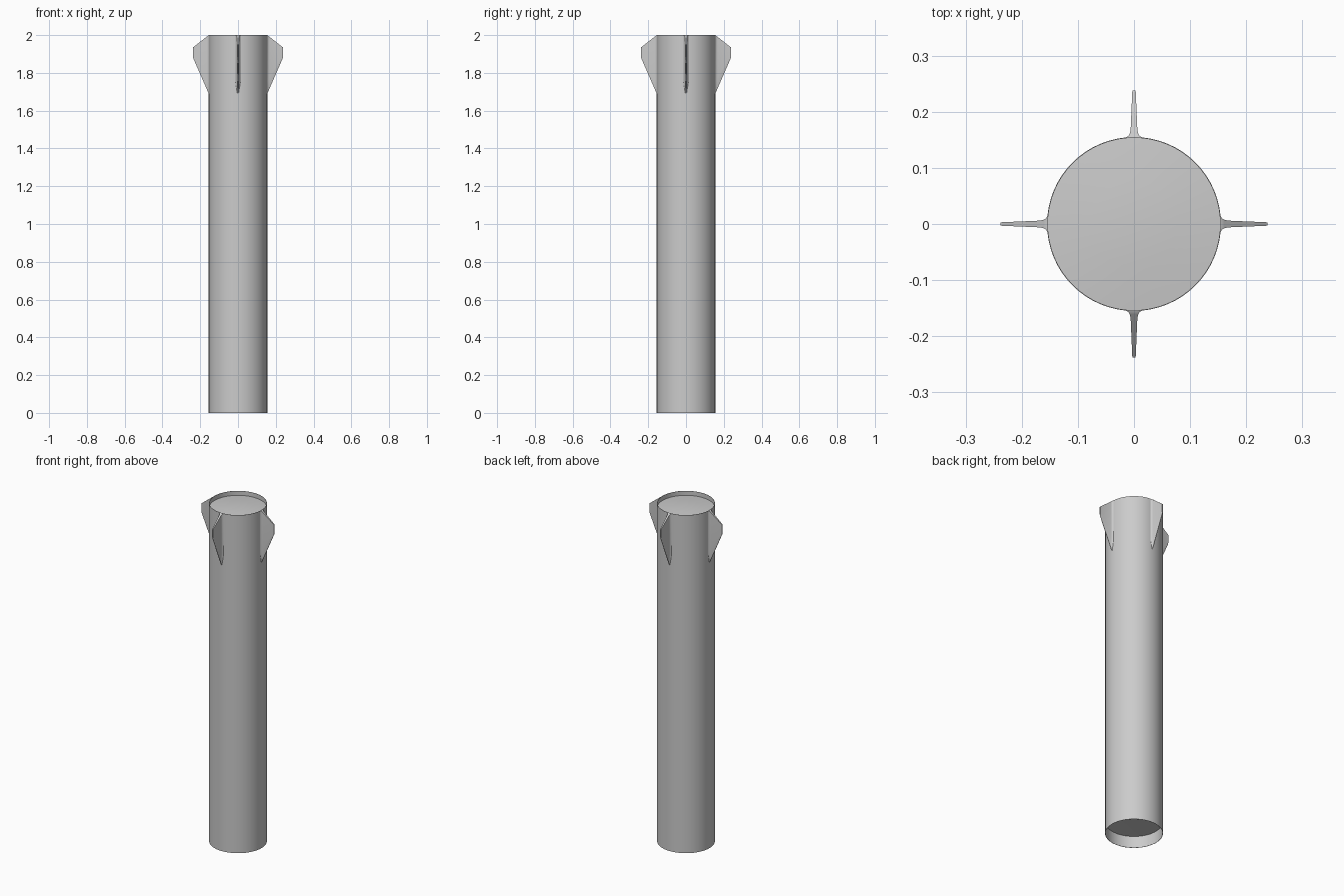
import bpy, bmesh, math

if "Cube" in bpy.data.objects:
    bpy.data.objects.remove(bpy.data.objects["Cube"])

R = 0.155
SEG = 64


def make_object(name, bm, angle=35):
    bmesh.ops.recalc_face_normals(bm, faces=bm.faces)
    mesh = bpy.data.meshes.new(name)
    bm.to_mesh(mesh)
    bm.free()
    obj = bpy.data.objects.new(name, mesh)
    bpy.context.collection.objects.link(obj)
    bpy.ops.object.select_all(action='DESELECT')
    obj.select_set(True)
    bpy.context.view_layer.objects.active = obj
    bpy.ops.object.shade_smooth_by_angle(angle=math.radians(angle))
    return obj


# body tube: thin rims around recessed end caps, the upper one slightly domed
def body():
    inner = R - 0.0015
    profile = [(0, 0.075), (inner, 0.07), (inner, 0), (R, 0), (R, 2.0),
               (inner, 2.0), (inner, 1.974), (inner * 0.5, 1.981), (0, 1.984)]
    bm = bmesh.new()
    verts = [bm.verts.new((r, 0, z)) for r, z in profile]
    edges = [bm.edges.new(pair) for pair in zip(verts, verts[1:])]
    bmesh.ops.spin(bm, geom=verts + edges, cent=(0, 0, 0), axis=(0, 0, 1),
                   angle=math.tau, steps=SEG, use_merge=True)
    bmesh.ops.remove_doubles(bm, verts=bm.verts, dist=1e-5)
    return make_object("body_tube", bm)


# fin: tapered sections from the flared root fillet out to the tip
def fin(name, turn):
    stations = [(0.1535, 0.016), (0.157, 0.010), (0.161, 0.0075),
                (0.168, 0.006), (0.238, 0.003)]
    bm = bmesh.new()
    rings = []
    for r, half in stations:
        t = max(0, (r - R) / (0.238 - R))
        low, high = 1.69 + 0.19 * t, 2.0 - 0.065 * t
        knee = low + 0.2 * (high - low)
        edge = half * 0.25
        section = [(-edge, low), (edge, low), (half, knee),
                   (half, high), (-half, high), (-half, knee)]
        c, s = math.cos(turn), math.sin(turn)
        rings.append([bm.verts.new((r * c - y * s, r * s + y * c, z))
                      for y, z in section])
    for a, b in zip(rings, rings[1:]):
        for i in range(6):
            j = (i + 1) % 6
            bm.faces.new((a[i], a[j], b[j], b[i]))
    bm.faces.new(rings[0])
    bm.faces.new(rings[-1])
    return make_object(name, bm)


body()
for i, side in enumerate(("right", "back", "left", "front")):
    fin(side + "_fin", i * math.pi / 2)
